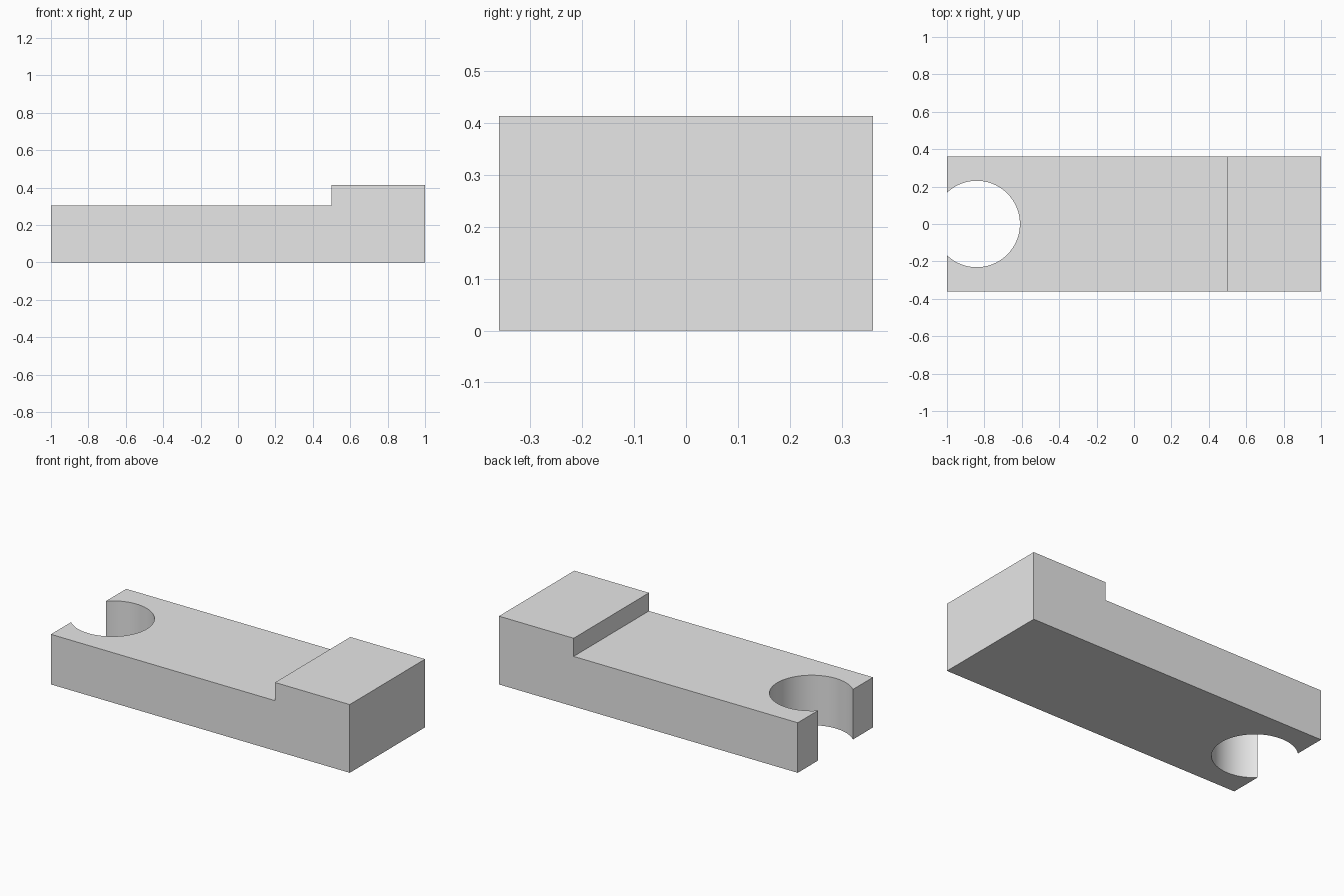
import bpy, bmesh, math

cube = bpy.data.objects.get("Cube")
if cube:
    bpy.data.objects.remove(cube, do_unlink=True)

HALF_WIDTH = 0.36

grey = bpy.data.materials.new("light grey")
grey.use_nodes = True
colour = (0.8, 0.8, 0.8, 1)
grey.diffuse_color = colour
grey.node_tree.nodes["Principled BSDF"].inputs["Base Color"].default_value = colour

# Stepped block: side profile extruded across the width
profile = [(-1, 0), (1, 0), (1, 0.413), (0.5, 0.413), (0.5, 0.303), (-1, 0.303)]
bm = bmesh.new()
face = bm.faces.new([bm.verts.new((x, -HALF_WIDTH, z)) for x, z in profile])
side = bmesh.ops.extrude_face_region(bm, geom=[face])
moved = [v for v in side["geom"] if isinstance(v, bmesh.types.BMVert)]
bmesh.ops.translate(bm, verts=moved, vec=(0, 2 * HALF_WIDTH, 0))
bmesh.ops.recalc_face_normals(bm, faces=bm.faces)
mesh = bpy.data.meshes.new("stepped_block")
bm.to_mesh(mesh)
bm.free()
mesh.materials.append(grey)
block = bpy.data.objects.new("stepped_block", mesh)
bpy.context.collection.objects.link(block)

# Round notch, open at the low end
bpy.ops.mesh.primitive_cylinder_add(vertices=96, radius=0.231, depth=1,
                                    location=(-0.841, 0, 0.15))
cutter = bpy.context.object
cutter.name = "notch_cutter"
cutter.data.materials.append(grey)
cutter.hide_render = True

notch = block.modifiers.new("notch", 'BOOLEAN')
notch.operation = 'DIFFERENCE'
notch.solver = 'EXACT'
notch.object = cutter

# Apply the cut, then smooth only the curved wall
bpy.ops.object.select_all(action='DESELECT')
block.select_set(True)
bpy.context.view_layer.objects.active = block
bpy.ops.object.modifier_apply(modifier=notch.name)
bpy.data.objects.remove(cutter, do_unlink=True)
bpy.ops.object.shade_smooth_by_angle(angle=math.radians(30))
